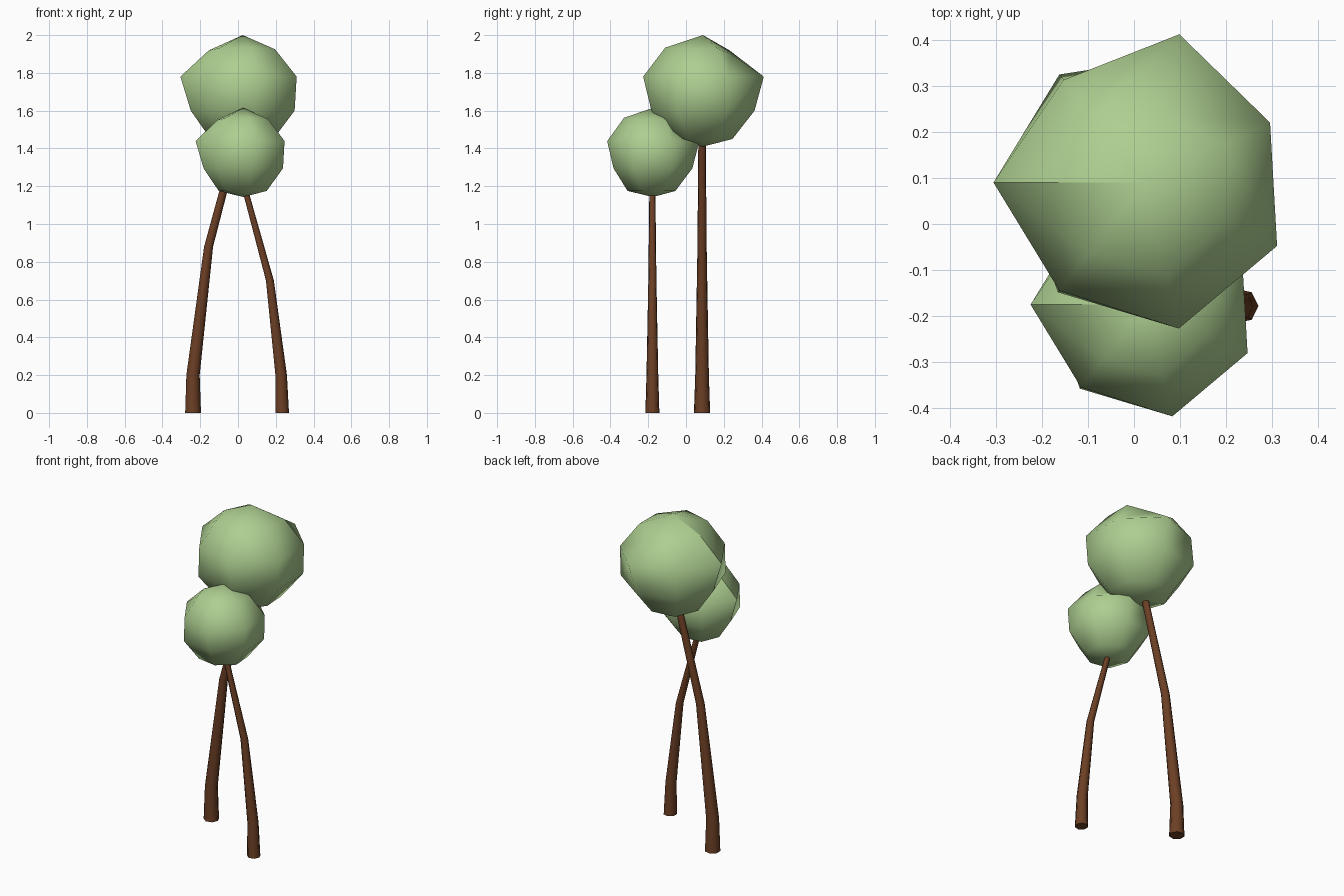
import bpy
import bmesh
from math import pi, sin, cos

cube = bpy.data.objects.get("Cube")
if cube:
    bpy.data.objects.remove(cube)

SIDES = 7


def material(name, colour):
    m = bpy.data.materials.new(name)
    m.use_nodes = True
    m.diffuse_color = colour
    m.node_tree.nodes["Principled BSDF"].inputs["Base Color"].default_value = colour
    return m


bark = material("brown bark", (0.15, 0.05, 0.018, 1))
leaf = material("leaf green", (0.42, 0.62, 0.28, 1))


def add_object(name, bm, mat):
    bmesh.ops.recalc_face_normals(bm, faces=bm.faces)
    mesh = bpy.data.meshes.new(name)
    bm.to_mesh(mesh)
    bm.free()
    mesh.materials.append(mat)
    obj = bpy.data.objects.new(name, mesh)
    bpy.context.collection.objects.link(obj)
    return obj


def bridge(bm, lower, upper):
    for i in range(SIDES):
        j = (i + 1) % SIDES
        bm.faces.new((lower[i], lower[j], upper[j], upper[i])).smooth = True


# Bent, tapering trunk through (x, z, radius) stations
def trunk(name, y, stations):
    bm = bmesh.new()
    rings = [[bm.verts.new((x + r * cos(2 * pi * i / SIDES),
                            y + r * sin(2 * pi * i / SIDES), z))
              for i in range(SIDES)] for x, z, r in stations]
    for lower, upper in zip(rings, rings[1:]):
        bridge(bm, lower, upper)
    for cap in (rings[0], rings[-1]):
        bm.faces.new(cap)
        for i in range(SIDES):
            bm.edges.get((cap[i], cap[i - 1])).smooth = False
    add_object(name, bm, bark)


# Uneven rings of the crown: depth below the top, then a radius per side
CROWN = [
    (0.075, (0.18, 0.20, 0.205, 0.19, 0.19, 0.15, 0.18)),
    (0.22, (0.33, 0.30, 0.325, 0.317, 0.30, 0.33, 0.285)),
    (0.40, (0.275, 0.305, 0.28, 0.305, 0.295, 0.28, 0.30)),
    (0.55, (0.17, 0.19, 0.18, 0.18, 0.17, 0.16, 0.18)),
]
CROWN_HEIGHT = 0.59


# Lumpy seven-sided leaf ball hanging below its top point
def crown(name, x, y, top, width, height):
    bm = bmesh.new()
    rings = []
    for depth, radii in CROWN:
        ring = []
        for i, r in enumerate(radii):
            a = pi + 2 * pi * i / SIDES
            # the topmost ring dips where it is drawn in
            dip = (0.19 - r) * 0.6 if depth < 0.1 else 0
            ring.append(bm.verts.new((x + width * r * cos(a),
                                      y + width * r * sin(a),
                                      top - height * (depth + dip))))
        rings.append(ring)
    for upper, lower in zip(rings, rings[1:]):
        bridge(bm, lower, upper)
    tip = bm.verts.new((x, y, top))
    base = bm.verts.new((x, y, top - height * CROWN_HEIGHT))
    for pole, ring in ((tip, rings[0]), (base, rings[-1])):
        for i in range(SIDES):
            bm.faces.new((ring[i - 1], ring[i], pole)).smooth = True
    # hard seam down one side
    seam = [tip] + [ring[0] for ring in rings] + [base]
    for a, b in zip(seam, seam[1:]):
        bm.edges.get((a, b)).smooth = False
    add_object(name, bm, leaf)


# Taller tree at the back
trunk("back_trunk", 0.085, [(-0.24, 0, 0.044), (-0.24, 0.2, 0.037),
                            (-0.157, 0.88, 0.025), (0.0, 1.47, 0.02)])
crown("back_crown", 0.025, 0.09, 2.0, 1.0, 1.0)

# Shorter tree at the front, leaning the other way
trunk("front_trunk", -0.178, [(0.232, 0, 0.038), (0.227, 0.2, 0.032),
                              (0.168, 0.7, 0.022), (0.032, 1.2, 0.016)])
crown("front_crown", 0.028, -0.175, 1.615, 0.765, 0.8)
